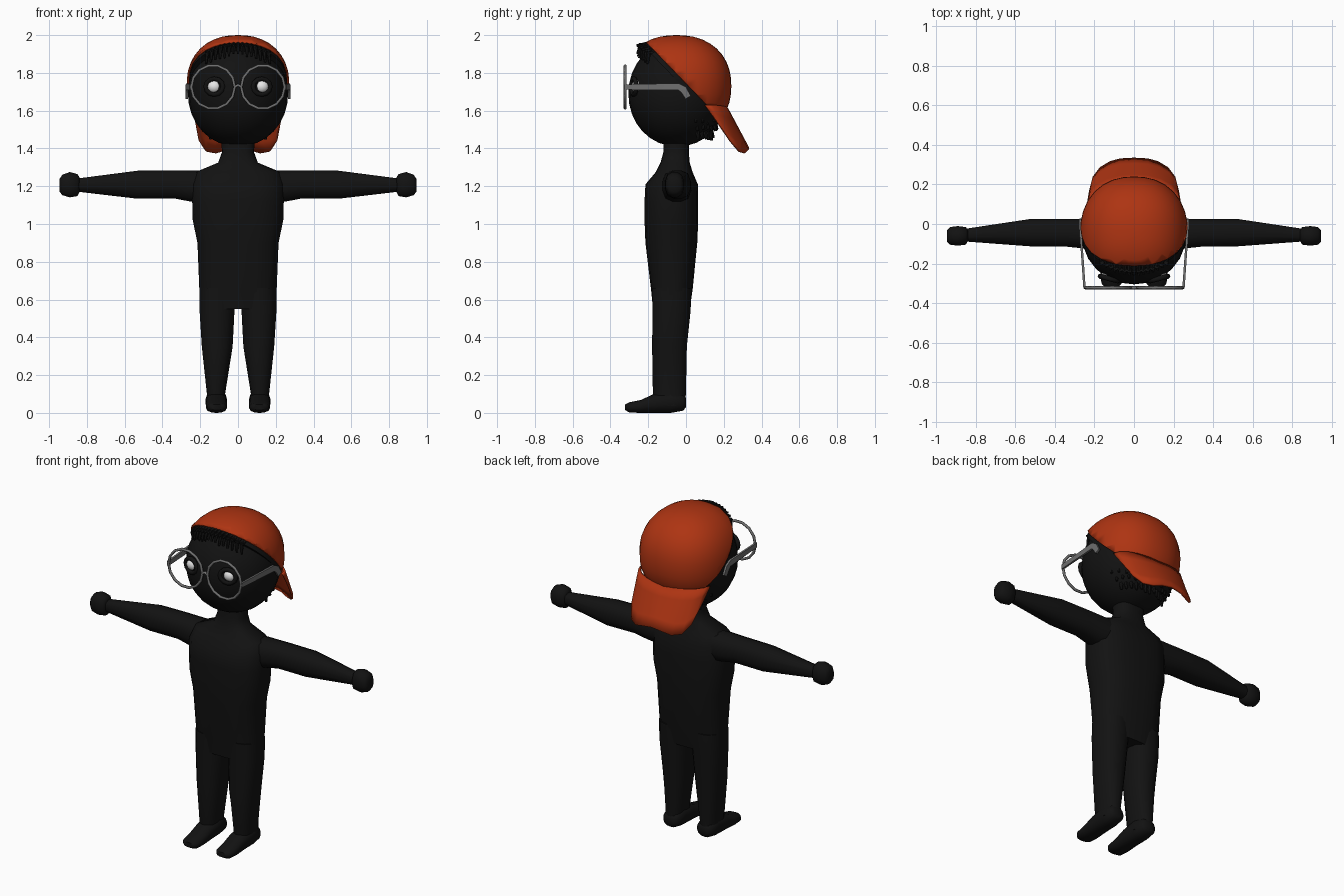
import bpy, bmesh, math, random
from mathutils import Vector, Matrix

if "Cube" in bpy.data.objects:
    bpy.data.objects.remove(bpy.data.objects["Cube"])

random.seed(4)


def material(name, rgb):
    m = bpy.data.materials.new(name)
    m.diffuse_color = (*rgb, 1)
    m.use_nodes = True
    m.node_tree.nodes["Principled BSDF"].inputs["Base Color"].default_value = m.diffuse_color
    return m


BLACK = material("matte black", (0.006, 0.006, 0.006))
ORANGE = material("cap orange", (0.42, 0.034, 0.006))
GREY = material("frame grey", (0.16, 0.16, 0.16))
WHITE = material("eye white", (0.8, 0.8, 0.8))


def finish(bm, name, mat, mirror=False, angle=40):
    bmesh.ops.recalc_face_normals(bm, faces=bm.faces[:])
    me = bpy.data.meshes.new(name)
    bm.to_mesh(me)
    bm.free()
    me.materials.append(mat)
    ob = bpy.data.objects.new(name, me)
    bpy.context.collection.objects.link(ob)
    bpy.ops.object.select_all(action='DESELECT')
    ob.select_set(True)
    bpy.context.view_layer.objects.active = ob
    bpy.ops.object.shade_smooth_by_angle(angle=math.radians(angle))
    if mirror:
        ob.modifiers.new("mirror", 'MIRROR')
    return ob


def loft(name, axis, sections, mat, p=2.5, n=16, mirror=False):
    """Rounded rings along an axis; a section is (position, a0, a1, b0, b1)."""
    bm = bmesh.new()
    rings = []
    for t, a0, a1, b0, b1 in sections:
        ring = []
        for i in range(n):
            w = 2 * math.pi * (i + 0.5) / n
            c, s = math.cos(w), math.sin(w)
            k = (abs(c) ** p + abs(s) ** p) ** (-1 / p)
            a = (a0 + a1) / 2 + (a1 - a0) / 2 * c * k
            b = (b0 + b1) / 2 + (b1 - b0) / 2 * s * k
            co = {'x': (t, a, b), 'y': (a, t, b), 'z': (a, b, t)}[axis]
            ring.append(bm.verts.new(co))
        rings.append(ring)
    for r, q in zip(rings, rings[1:]):
        for i in range(n):
            j = (i + 1) % n
            bm.faces.new((r[i], r[j], q[j], q[i]))
    bm.faces.new(rings[0])
    bm.faces.new(rings[-1])
    return finish(bm, name, mat, mirror, 55)


def blob(centre, radii, p=2.0, u=24, v=16):
    bm = bmesh.new()
    bmesh.ops.create_uvsphere(bm, u_segments=u, v_segments=v, radius=1)
    for vert in bm.verts:
        d = vert.co
        k = sum(abs(x) ** p for x in d) ** (-1 / p)
        vert.co = Vector(centre) + Vector([d[i] * k * radii[i] for i in range(3)])
    return bm


def tube(name, points, r, mat, closed=False, mirror=False):
    cu = bpy.data.curves.new(name, 'CURVE')
    cu.dimensions = '3D'
    cu.bevel_depth = r
    cu.bevel_resolution = 1
    cu.use_fill_caps = True
    sp = cu.splines.new('POLY')
    sp.points.add(len(points) - 1)
    for q, co in zip(sp.points, points):
        q.co = (*co, 1)
    sp.use_cyclic_u = closed
    cu.materials.append(mat)
    ob = bpy.data.objects.new(name, cu)
    bpy.context.collection.objects.link(ob)
    if mirror:
        ob.modifiers.new("mirror", 'MIRROR')
    return ob


# body
loft("torso", 'z', [
    (0.55, -.2, .2, -.175, .02), (0.65, -.205, .205, -.185, .035),
    (0.9, -.215, .215, -.215, .06), (1.02, -.24, .24, -.22, .065),
    (1.12, -.243, .243, -.22, .065), (1.21, -.243, .243, -.215, .063),
    (1.275, -.225, .225, -.16, .035), (1.325, -.105, .105, -.135, .02),
    (1.38, -.085, .085, -.12, .015), (1.47, -.09, .09, -.12, .02)], BLACK, 2.8, 20)
loft("leg", 'z', [
    (0.04, .06, .17, -.16, -.005), (0.1, .068, .165, -.176, 0),
    (0.35, .028, .192, -.18, .005), (0.54, .018, .204, -.178, .025),
    (0.66, .005, .204, -.18, .03)], BLACK, 2.5, 16, True)
loft("foot", 'y', [
    (-.322, .08, .145, .015, .045), (-.30, .062, .165, .002, .056),
    (-.24, .058, .17, 0, .068), (-.17, .058, .17, 0, .1),
    (-.08, .058, .172, 0, .12), (-.015, .065, .165, .012, .1),
    (0, .085, .145, .03, .08)], BLACK, 2.6, 14, True)
loft("arm", 'x', [
    (0.1, -.13, .03, 1.11, 1.285), (0.25, -.125, .028, 1.118, 1.285),
    (0.34, -.115, .025, 1.135, 1.285), (0.53, -.113, .025, 1.133, 1.283),
    (0.86, -.088, -.025, 1.172, 1.24)], BLACK, 2.8, 12, True)
loft("hand", 'x', [
    (0.838, -.085, -.03, 1.17, 1.245), (0.85, -.105, -.015, 1.147, 1.265),
    (0.89, -.11, -.01, 1.14, 1.276), (0.93, -.105, -.015, 1.152, 1.262),
    (0.944, -.09, -.03, 1.17, 1.24)], BLACK, 2.6, 12, True)

# head and eyes
finish(blob((0, -.045, 1.69), (.265, .26, .28), 2.05), "head", BLACK)
finish(blob((.125, -.255, 1.727), (.04, .035, .036), u=12, v=8), "eye", WHITE, True)
tube("eyelid", [(.125 + .046 * math.cos(i * math.pi / 6), -.276 + .012 * math.cos(i * math.pi / 6),
                 1.727 + .042 * math.sin(i * math.pi / 6)) for i in range(12)],
     .013, BLACK, True, True)

# cap crown and the hair volume under it, both cut by a sloping rim plane
RIM = Vector((0, .37, .357)).normalized()


def crown(scale, shift):
    bm = blob((0, -.05, 1.73), (.273 * scale, .29 * scale, .27 * scale), 2.25, 32, 20)
    bmesh.ops.bisect_plane(bm, geom=bm.verts[:] + bm.edges[:] + bm.faces[:],
                           plane_co=Vector((0, -.217, 1.97)) - RIM * shift,
                           plane_no=RIM, clear_inner=True)
    return bm


cap = finish(crown(1, 0), "cap_crown", ORANGE)
cap.modifiers.new("thickness", 'SOLIDIFY').thickness = 0.01
bm = crown(.955, .025)
bmesh.ops.holes_fill(bm, edges=[e for e in bm.edges if e.is_boundary])
finish(bm, "hair_volume", BLACK)

# cap brim, hanging down behind
outer = [(0, .33, 1.40), (.07, .326, 1.39), (.12, .312, 1.376),
         (.17, .282, 1.385), (.205, .235, 1.44), (.222, .165, 1.54)]
bm = bmesh.new()
rows = []
for i in range(-5, 6):
    a, sgn = abs(i) * math.pi / 10, (1 if i >= 0 else -1)
    o = Vector(outer[abs(i)])
    inner = Vector((.232 * math.sin(a), .10 + .118 * math.cos(a), 1.61 + .02 * math.sin(a)))
    row = []
    for s in range(5):
        q = inner.lerp(o, s / 4)
        row.append(bm.verts.new((q.x * sgn, q.y, q.z)))
    rows.append(row)
for r, q in zip(rows, rows[1:]):
    for s in range(4):
        bm.faces.new((r[s], r[s + 1], q[s + 1], q[s]))
brim = finish(bm, "cap_brim", ORANGE)
sol = brim.modifiers.new("thickness", 'SOLIDIFY')
sol.thickness = 0.012
sol.offset = 0


# hair locks
def lock(bm, a, b, r):
    a, b = Vector(a), Vector(b)
    d = b - a
    m = Matrix.Translation((a + b) / 2) @ d.to_track_quat('Z', 'Y').to_matrix().to_4x4()
    bmesh.ops.create_cone(bm, cap_ends=True, segments=6, radius1=r, radius2=r * .45,
                          depth=d.length, matrix=m)


bm = bmesh.new()
for i in range(-7, 8):
    x = i * .023
    drop = 1.6 * x * x
    lock(bm, (x, -.19 + drop, 1.955 - drop), (x * 1.05, -.262 + 1.3 * drop, 1.945 - drop), .014)
    lock(bm, (x, -.235 + drop, 1.955 - drop),
         (x * 1.05, -.258 + 1.3 * drop, 1.895 - drop + random.uniform(-.01, .01)), .013)
finish(bm, "fringe", BLACK)

bm = bmesh.new()
for row, (z, rad) in enumerate([(1.57, .215), (1.53, .195), (1.485, .175)]):
    for i in range(-6, 7):
        a = math.radians(i * (11 - row))
        c, s = math.cos(a), math.sin(a)
        k = random.uniform(-.008, .008)
        lock(bm, (rad * s, -.045 + rad * c, z + .02),
             ((rad + .008 + k) * s, -.04 + (rad + .008 + k) * c, z - .035 + k), .015)
finish(bm, "back_hair", BLACK)

# glasses
tube("lens_ring", [(.132 + .115 * math.cos(i * math.pi / 7), -.322,
                    1.725 + .115 * math.sin(i * math.pi / 7)) for i in range(14)],
     .008, GREY, True, True)
tube("bridge", [(-.02, -.322, 1.725), (0, -.322, 1.735), (.02, -.322, 1.725)], .008, GREY)

# temple arms: tall thin bars that hook down behind the ears
bm = bmesh.new()
path = [(.25, -.325, 1.725, .014), (.26, -.18, 1.726, .016), (.27, -.04, 1.727, .018),
        (.272, -.012, 1.71, .019), (.272, .012, 1.67, .016)]
rings = []
for i, (x, y, z, h) in enumerate(path):
    ty, tz = (0, 1) if i < 3 else (.6, .8) if i == 3 else (.85, .5)
    rings.append([bm.verts.new((x + dx, y + ty * h * k, z + tz * h * k))
                  for dx, k in ((-.006, -1), (.006, -1), (.006, 1), (-.006, 1))])
for r, q in zip(rings, rings[1:]):
    for i in range(4):
        j = (i + 1) % 4
        bm.faces.new((r[i], r[j], q[j], q[i]))
bm.faces.new(rings[0])
bm.faces.new(rings[-1])
finish(bm, "temple_arm", GREY, True)
